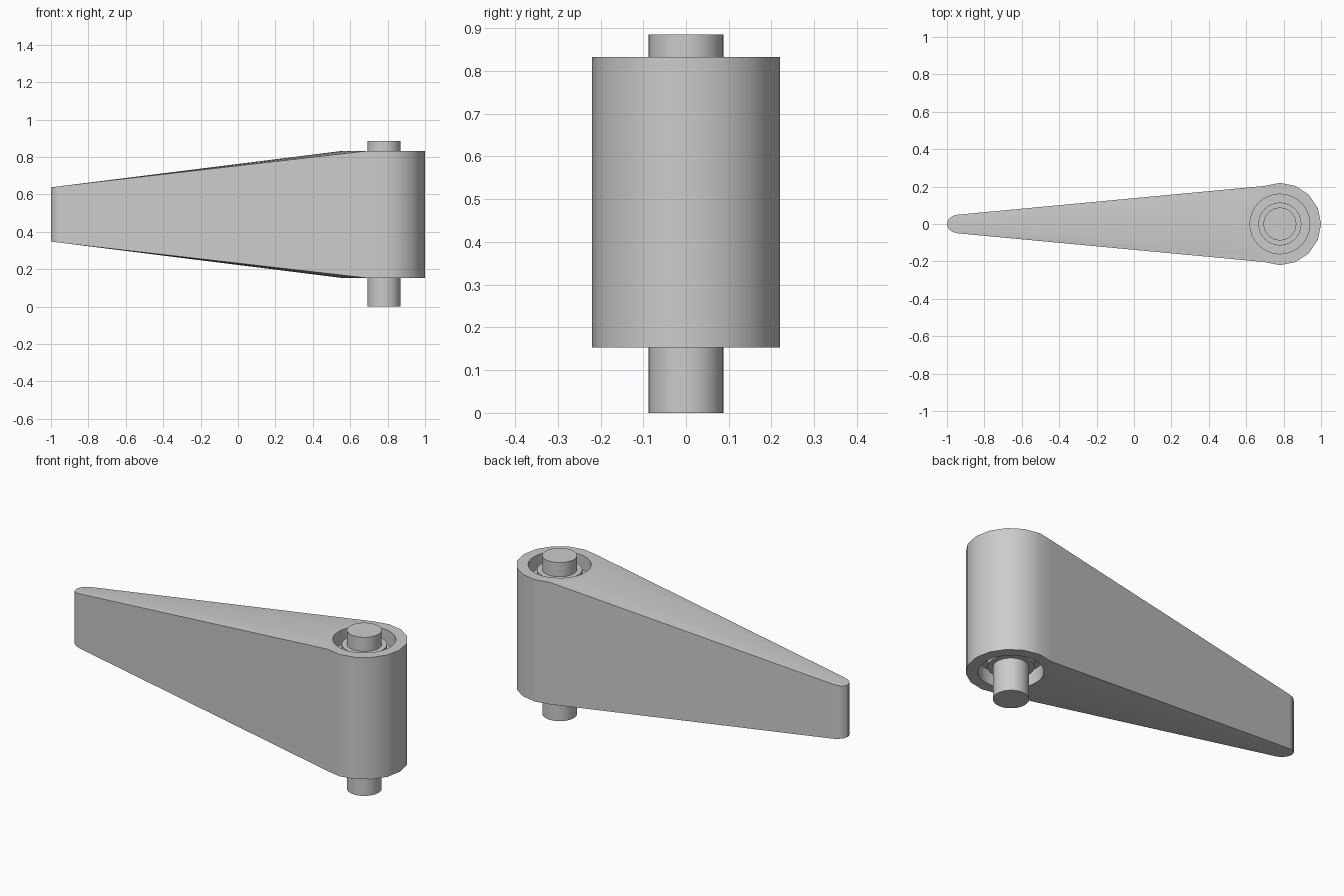
import bpy, bmesh
from math import cos, sin, tau, radians

if "Cube" in bpy.data.objects:
    bpy.data.objects.remove(bpy.data.objects["Cube"], do_unlink=True)

HUB_X, HUB_R, HOLE_R = 0.78, 0.22, 0.16
SIDES = 16
MID, HALF_HUB, HALF_TIP = 0.493, 0.34, 0.145
RECESS = 0.08

grey = bpy.data.materials.new("plain grey")
grey.use_nodes = True
colour = (0.6, 0.6, 0.6, 1)
grey.diffuse_color = colour
grey.node_tree.nodes["Principled BSDF"].inputs["Base Color"].default_value = colour


def finish(bm, name):
    bmesh.ops.recalc_face_normals(bm, faces=bm.faces)
    mesh = bpy.data.meshes.new(name)
    bm.to_mesh(mesh)
    bm.free()
    mesh.materials.append(grey)
    ob = bpy.data.objects.new(name, mesh)
    bpy.context.collection.objects.link(ob)
    bpy.ops.object.select_all(action="DESELECT")
    ob.select_set(True)
    bpy.context.view_layer.objects.active = ob
    bpy.ops.object.shade_smooth_by_angle(angle=radians(35))
    return ob


def ring(bm, radius, z, count):
    return [bm.verts.new((HUB_X + radius * cos(tau * i / count),
                          radius * sin(tau * i / count), z)) for i in range(count)]


def wall(bm, a, b):
    n = len(a)
    for i in range(n):
        j = (i + 1) % n
        bm.faces.new((a[i], a[j], b[j], b[i]))


def cylinder(name, radius, z0, z1):
    bm = bmesh.new()
    low, high = ring(bm, radius, z0, 32), ring(bm, radius, z1, 32)
    wall(bm, low, high)
    bm.faces.new(low)
    bm.faces.new(high)
    finish(bm, name)


# Tapered arm: round hub, sloped bridge to a narrow rounded tip, recess at each end
bm = bmesh.new()
outlines = []
for sign in (1, -1):
    z = MID + sign * HALF_HUB
    hub = ring(bm, HUB_R, z, SIDES)
    rim = ring(bm, HOLE_R, z, 2 * SIDES)
    floor = ring(bm, HOLE_R, z - sign * RECESS, 2 * SIDES)
    for i in range(SIDES):
        j = (i + 1) % SIDES
        bm.faces.new((hub[i], hub[j], rim[2 * j], rim[2 * i + 1], rim[2 * i]))
    wall(bm, rim, floor)
    bm.faces.new(floor)

    # Tip arc follows the same slope as the bridge
    slope = (HALF_HUB - HALF_TIP) / (HUB_X - HUB_R + 1)
    tip = []
    for i in range(7):
        a = tau / 4 + tau / 2 * i / 6
        x = -0.94 + 0.06 * cos(a)
        tip.append(bm.verts.new((x, 0.05 * sin(a),
                                 MID + sign * (HALF_TIP + slope * (x + 1)))))
    arc = hub[5:12]
    for i in range(6):
        bm.faces.new((arc[i], arc[i + 1], tip[i + 1], tip[i]))
    outlines.append(hub[:6] + tip + hub[11:])
wall(bm, *outlines)
finish(bm, "tapered_arm")

# Bushing sleeve and the pivot pin through it
cylinder("bushing_sleeve", 0.115, 0.18, 0.806)
cylinder("pivot_pin", 0.088, 0, 0.885)
